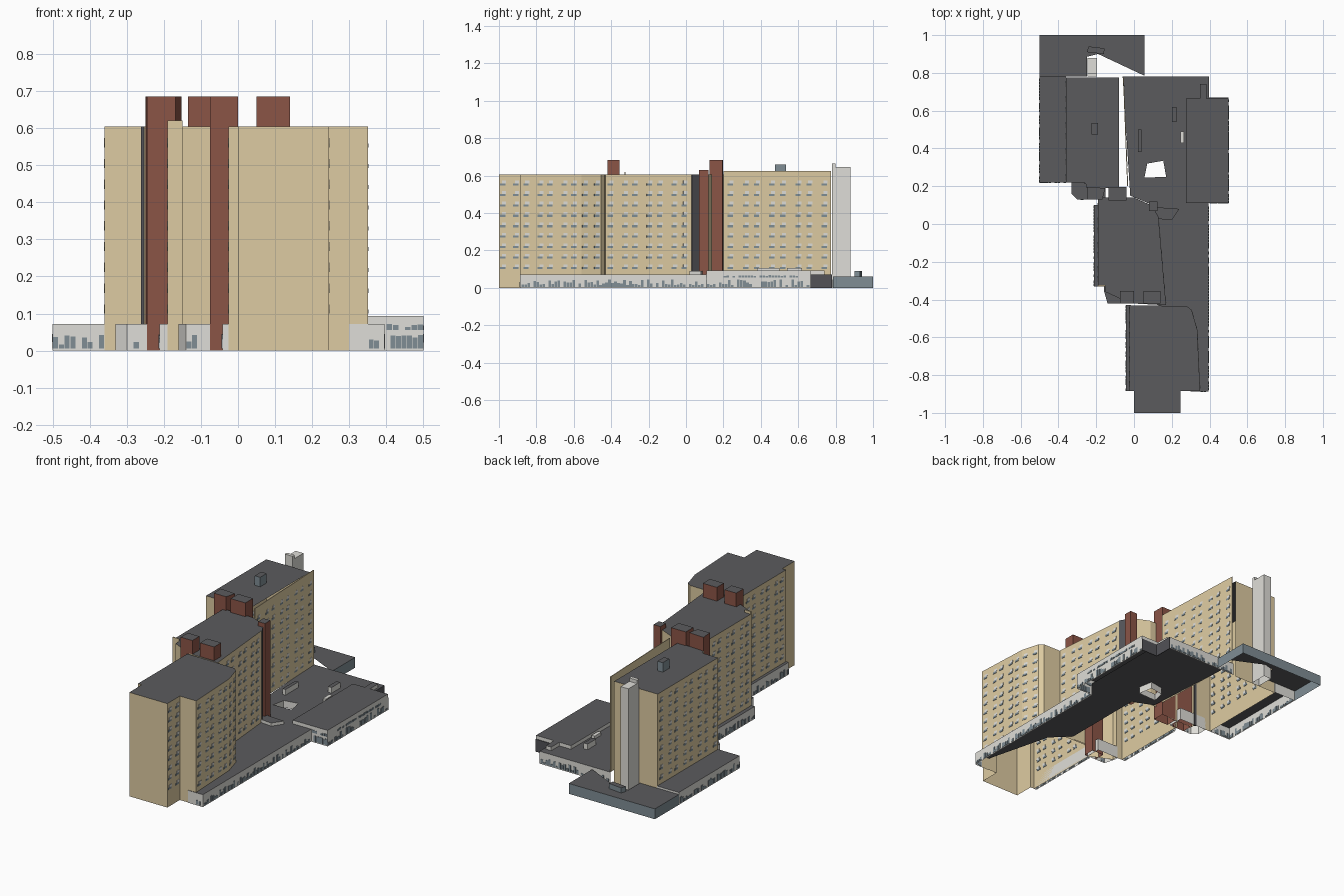
import bpy, bmesh, random
from mathutils import Vector

random.seed(4)
if "Cube" in bpy.data.objects:
    bpy.data.objects.remove(bpy.data.objects["Cube"], do_unlink=True)


def material(name, r, g, b):
    m = bpy.data.materials.new(name)
    m.use_nodes = True
    m.diffuse_color = (r, g, b, 1)
    m.node_tree.nodes["Principled BSDF"].inputs["Base Color"].default_value = (r, g, b, 1)
    return m


TAN = material("tan brick", .73, .6, .36)
ROOF = material("roof grey", .105, .105, .11)
BROWN = material("red brown brick", .26, .09, .062)
WHITE = material("pale concrete", .74, .73, .69)
SLATE = material("slate blue", .215, .27, .3)
DARK = material("dark panel", .085, .085, .095)

H, P = .605, .072  # tower roof height, podium roof height


def finish(name, bm, mats):
    me = bpy.data.meshes.new(name)
    bm.to_mesh(me)
    bm.free()
    for m in mats:
        me.materials.append(m)
    ob = bpy.data.objects.new(name, me)
    bpy.context.collection.objects.link(ob)
    return ob


def prism(name, pts, z0, z1, wall, top=ROOF, skip=(), raised=(), hole=None):
    """Open-bottomed shell on a counter-clockwise outline; raised walls start at the podium roof."""
    bm = bmesh.new()
    rim, hi_all = [], []
    for loop in [pts] + ([hole[::-1]] if hole else []):
        hi = [bm.verts.new((x, y, z1)) for x, y in loop]
        hi_all.append(hi)
        for i, (x, y) in enumerate(loop):
            j = (i + 1) % len(loop)
            rim.append(bm.edges.new((hi[i], hi[j])))
            if loop is pts and i in skip:
                continue
            base = z0
            if loop is not pts:
                base = z1 - .04
            elif i in raised:
                base = P
            a = bm.verts.new((x, y, base))
            b = bm.verts.new((*loop[j], base))
            bm.faces.new((a, b, hi[j], hi[i]))
    if hole:
        fill = bmesh.ops.triangle_fill(bm, edges=rim, use_beauty=True)["geom"]
        tops = [f for f in fill if isinstance(f, bmesh.types.BMFace)]
    else:
        tops = [bm.faces.new(hi_all[0])]
    for f in tops:
        f.normal_update()
        if f.normal.z < 0:
            f.normal_flip()
        f.material_index = 1
    return finish(name, bm, [wall, top])


def box(name, x0, x1, y0, y1, z0, z1, wall, top=ROOF):
    return prism(name, [(x0, y0), (x1, y0), (x1, y1), (x0, y1)], z0, z1, wall, top)


def plate(bm, p, d, a, b, z0, z1, mat, t=.002):
    """Thin slab on a wall from p along direction d, visible on both wall sides."""
    n = Vector((d.y, -d.x))
    q = [p + d * a - n * t, p + d * b - n * t, p + d * b + n * t, p + d * a + n * t]
    lo = [bm.verts.new((v.x, v.y, z0)) for v in q]
    hi = [bm.verts.new((v.x, v.y, z1)) for v in q]
    faces = [hi, lo[::-1]] + [(lo[i], lo[(i + 1) % 4], hi[(i + 1) % 4], hi[i]) for i in range(4)]
    made = [bm.faces.new(f) for f in faces]
    for f in made:
        f.material_index = mat
    bmesh.ops.recalc_face_normals(bm, faces=made)


def windows(name, p0, p1, cols, rows=9, z=.1, step=.056):
    """Grid of windows, each a pale pane stepped over a blue sill panel."""
    bm = bmesh.new()
    p, e = Vector(p0), Vector(p1)
    d, length = (e - p).normalized(), (e - p).length
    for c in range(cols):
        mid = length * (c + .5) / cols + (.006 if c % 2 else -.006)
        for r in range(rows):
            h = z + r * step
            plate(bm, p, d, mid - .016, mid + .012, h, h + .011, 0)
            plate(bm, p, d, mid - .006, mid + .016, h + .011, h + .025, 1)
    finish(name, bm, [SLATE, WHITE])


def glazing(name, p0, p1, z=.006, top=.045):
    """Uneven row of slate panes at street level."""
    bm = bmesh.new()
    p, e = Vector(p0), Vector(p1)
    d, length = (e - p).normalized(), (e - p).length
    n = max(1, round(length / .016))
    for i in range(n):
        if random.random() < .85:
            a = length * i / n
            plate(bm, p, d, a + .001, a + length / n * .95, z, random.uniform(z + .008, top), 0)
    finish(name, bm, [SLATE])


# Three staggered towers
prism("south_tower", [(0, -1), (.245, -1), (.245, -.885), (.35, -.885), (.335, -.56),
                      (.305, -.455), (.28, -.435), (-.025, -.43), (-.025, -.885), (0, -.885)],
      0, H, TAN, raised=(3, 4, 5, 6))
prism("middle_tower", [(-.19, -.33), (-.15, -.33), (-.15, -.36), (-.02, -.42), (.17, -.43),
                       (.13, .03), (.09, .1), (0, .14), (-.19, .14)],
      0, H, TAN, raised=(3, 4, 5, 6, 7))
prism("north_tower", [(-.36, .22), (-.255, .22), (-.25, .19), (-.08, .19),
                      (-.08, .775), (-.36, .775)], 0, H, TAN, skip=(3,))
prism("north_east_facade", [(-.036, .2), (-.032, .2), (-.054, .775), (-.058, .775)],
      P, .625, TAN, TAN)
box("middle_parapet", -.19, -.15, -.33, -.324, H, .62, TAN, TAN)

# Tower windows, east then west
windows("south_windows_front_bay", (.245, -1), (.245, -.885), 2)
windows("south_windows_east", (.35, -.88), (.335, -.56), 5)
windows("south_windows_angle", (.335, -.56), (.305, -.455), 2)
windows("middle_windows_east", (.17, -.43), (.13, .03), 7)
windows("north_windows_east", (-.033, .21), (-.055, .77), 8)
windows("south_windows_west", (-.025, -.43), (-.025, -.885), 7)
windows("middle_windows_west", (-.19, .12), (-.19, -.33), 7)
windows("north_windows_west", (-.36, .77), (-.36, .22), 8)

# Brick lift shafts and roof houses
box("south_lift_shaft", -.075, 0, -.42, -.355, 0, .685, BROWN)
box("south_roof_house", .05, .14, -.42, -.355, H, .685, BROWN)
prism("north_lift_shaft_west", [(-.245, .13), (-.168, .13), (-.152, .19), (-.25, .197)],
      0, .685, BROWN)
box("north_lift_shaft_east", -.135, -.04, .125, .195, 0, .685, BROWN)
box("corner_shaft", .08, .125, .07, .12, P, .63, BROWN)
box("roof_vent", -.225, -.19, .475, .535, H, .66, SLATE)

# Dark glazed recesses
bm = bmesh.new()
plate(bm, Vector((.13, .03)), Vector((-.5, .87)).normalized(), 0, .055, P, H, 0, .004)
plate(bm, Vector((-.262, .217)), Vector((1, 0)), 0, .014, 0, H, 0, .004)
finish("recess_panels", bm, [DARK])

# Podium with a light well, and the raised east wing
prism("podium", [(.3, -.888), (.395, -.888), (.395, .11), (.395, .665), (.395, .78), (-.06, .78),
                 (-.02, .15), (.1, .1), (.1, -.4), (.2, -.5)],
      0, P, WHITE, skip=(2, 5, 6, 7, 8, 9),
      hole=[(.055, .245), (.17, .25), (.155, .335), (.07, .32)])
prism("east_wing", [(.275, .11), (.395, .11), (.5, .11), (.5, .665), (.395, .665), (.275, .665)],
      0, .093, WHITE, raised=(0, 4, 5))
box("podium_skylight_long", .02, .04, .38, .5, P, .105, WHITE)
box("podium_skylight_small", .2, .225, .54, .62, P, .105, WHITE)
box("podium_skylight_edge", .245, .265, .43, .49, P, .09, WHITE, WHITE)
box("wing_north_upstand", .35, .385, .665, .74, P, .093, WHITE)
prism("corner_canopy", [(.1, .03), (.2, .02), (.24, .08), (.1, .09)], P, .09, WHITE)
bm = bmesh.new()
plate(bm, Vector((.396, .668)), Vector((0, 1)), 0, .112, 0, P, 0)
plate(bm, Vector((.5, .667)), Vector((-1, 0)), 0, .105, 0, P, 0)
finish("podium_dark_panels", bm, [DARK])

# Low western shops and street-level strips
box("west_low_wing", -.5, -.36, .22, .78, 0, P, WHITE)
box("south_base_strip", -.042, -.025, -.885, -.43, 0, P, WHITE)
box("middle_base_strip", -.212, -.19, -.33, .1, 0, P, WHITE)
prism("north_entrance", [(-.33, .16), (-.3, .13), (-.15, .13), (-.15, .22), (-.33, .22)],
      0, P, WHITE)
prism("south_entrance", [(-.16, -.35), (-.14, -.42), (-.02, -.42), (-.02, -.33),
                         (-.16, -.33)], 0, P, WHITE)

# Northern canopy building, its plant box and the tall chimney
prism("north_low_block", [(-.5, .78), (-.25, .78), (-.25, .885), (-.19, .9), (.055, .785),
                          (.055, 1), (-.5, 1)], 0, .06, SLATE, skip=(0, 1, 2, 3))
prism("plant_box", [(-.25, .91), (-.16, .9), (-.155, .93), (-.24, .94)], .06, .09, SLATE)
box("chimney", -.245, -.195, .78, .88, 0, .645, WHITE, WHITE)
box("chimney_cap", -.245, -.195, .78, .8, .645, .665, WHITE, WHITE)

# Street-level glazing
for nm, a, b in [("podium_east", (.395, -.88), (.395, .11)), ("podium_south", (.352, -.888), (.395, -.888)),
                 ("wing_east", (.5, .11), (.5, .66)), ("wing_south", (.395, .11), (.5, .11)),
                 ("podium_north", (.39, .78), (-.05, .78)), ("shops_south", (-.5, .22), (-.36, .22)),
                 ("shops_west", (-.5, .77), (-.5, .22)), ("south_base", (-.042, -.43), (-.042, -.885)),
                 ("middle_base", (-.212, .1), (-.212, -.33)), ("entrance_south", (-.3, .13), (-.25, .13)),
                 ("entrance_middle", (-.14, -.42), (-.08, -.42))]:
    glazing(nm + "_glazing", a, b)
glazing("wing_upper_glazing", (.4, .11), (.5, .11), .055, .075)
glazing("wing_upper_glazing_east", (.5, .2), (.5, .6), .055, .068)
